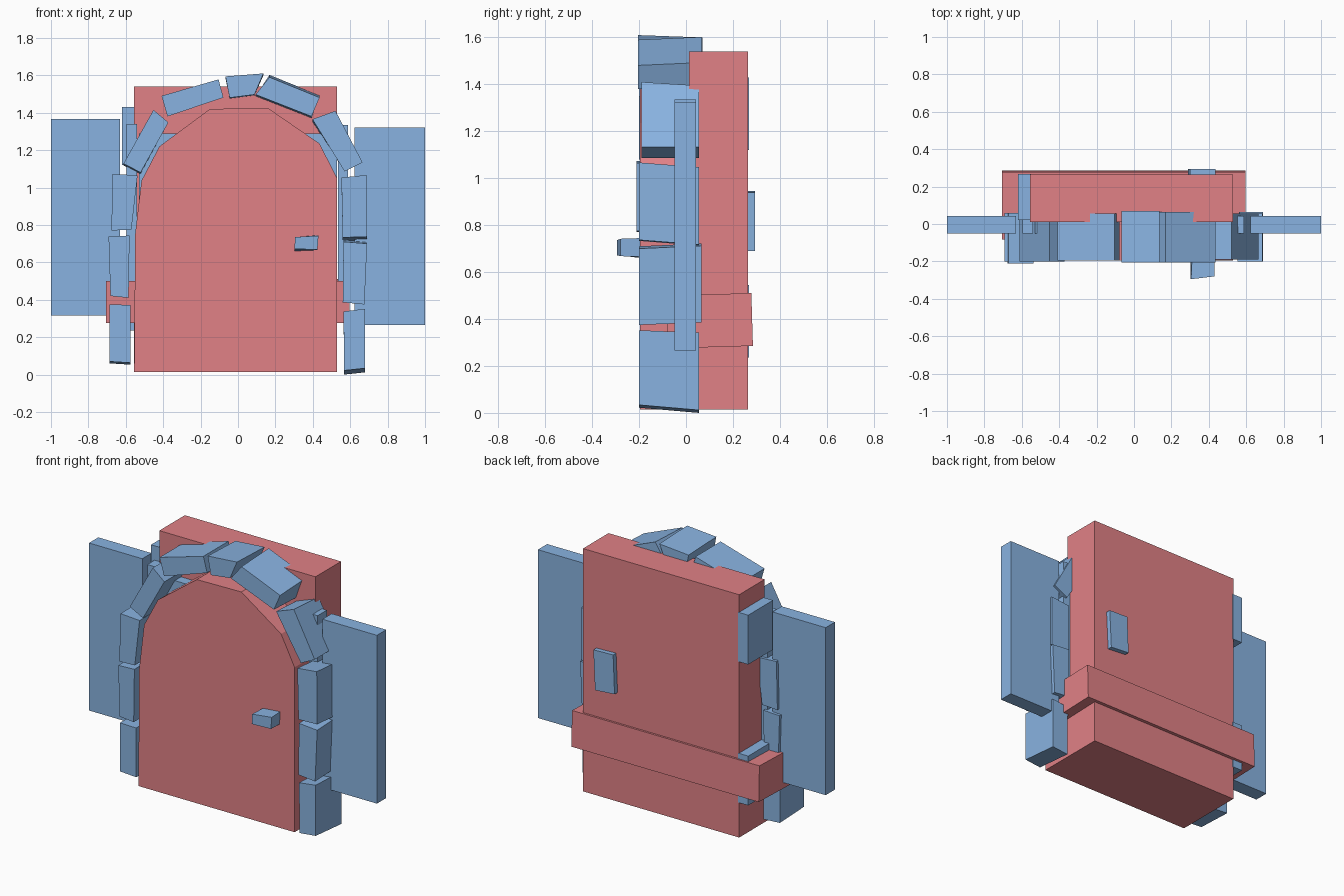
import bpy, bmesh
from mathutils import Matrix


def material(name, col):
    m = bpy.data.materials.new(name)
    m.diffuse_color = col
    return m


RED = material("red", (0.75, 0.22, 0.24, 1))
BLUE = material("blue", (0.25, 0.45, 0.75, 1))


def loft(name, front, back, mat):
    """Solid between two matching (x, y, z) outlines."""
    bm = bmesh.new()
    a = [bm.verts.new(p) for p in front]
    b = [bm.verts.new(p) for p in back]
    n = len(a)
    bm.faces.new(a)
    bm.faces.new(b[::-1])
    for i in range(n):
        j = (i + 1) % n
        bm.faces.new((a[j], a[i], b[i], b[j]))
    bmesh.ops.recalc_face_normals(bm, faces=bm.faces)
    me = bpy.data.meshes.new(name)
    bm.to_mesh(me)
    bm.free()
    me.materials.append(mat)
    ob = bpy.data.objects.new(name, me)
    bpy.context.collection.objects.link(ob)
    return ob


def prism(name, pts, y0, y1, mat):
    return loft(name, [(x, y0, z) for x, z in pts],
                [(x, y1, z) for x, z in pts], mat)


def box(name, x0, x1, y0, y1, z0, z1, mat):
    return prism(name, [(x0, z0), (x1, z0), (x1, z1), (x0, z1)], y0, y1, mat)


# Arched door leaf and the square block behind it
arch = [(-.555, .015), (.53, .015), (.53, 1.05), (.436, 1.235), (.16, 1.425),
        (-.15, 1.42), (-.42, 1.22), (-.516, 1.037), (-.55, .75)]
prism("door_leaf", arch, -.195, .012, RED)
box("door_block", -.555, .53, .012, .265, .015, 1.54, RED)

# Crossbar, tipped slightly
bar = box("crossbar", -.705, .597, -.08, .282, .28, .505, RED)
c = Matrix.Translation((0, .1, .39))
bar.data.transform(c @ Matrix.Rotation(.03, 4, "X") @ c.inverted())

# Wall panels either side, and the inner planks by the opening
box("wall_left", -1, -.63, -.05, .042, .315, 1.367, BLUE)
box("wall_right", .622, 1, -.05, .042, .265, 1.322, BLUE)
box("inner_plank_left", -.595, -.54, -.05, .042, .3, 1.34, BLUE)
box("inner_plank_right", .535, .588, -.05, .042, .29, 1.335, BLUE)
box("inner_plank_middle", -.53, .53, -.05, .03, .3, 1.29, BLUE)

# Hinges on the left edge
for name, z0, z1 in (("lower_hinge", .235, .545), ("upper_hinge", 1.12, 1.43)):
    box(name, -.62, -.55, .022, .268, z0, z1, BLUE)

# Rear latch plate and front handle
prism("latch_plate", [(.29, .70), (.425, .69), (.437, .94), (.30, .945)], .26, .295, BLUE)
loft("handle",
     [(.305, -.295, .735), (.43, -.28, .742), (.425, -.28, .668), (.302, -.295, .672)],
     [(.31, -.19, .735), (.43, -.19, .745), (.425, -.19, .665), (.302, -.19, .66)], BLUE)

# Surround stones: front outline (top-left, top-right, bottom-right, bottom-left),
# front y, back y, and how far the back top / bottom edges shift in z
stones = [
    ([(-.687, .375), (-.575, .372), (-.575, .063), (-.687, .07)], -.19, .05, 0, -.01),
    ([(-.692, .738), (-.58, .743), (-.585, .41), (-.682, .42)], -.2, .06, 0, 0),
    ([(-.67, 1.073), (-.537, 1.065), (-.57, .775), (-.677, .77)], -.21, .06, 0, 0),
    ([(-.452, 1.415), (-.372, 1.348), (-.521, 1.08), (-.612, 1.128)], -.2, .05, 0, -.01),
    ([(-.409, 1.49), (-.104, 1.578), (-.078, 1.481), (-.377, 1.38)], -.195, .055, 0, 0),
    ([(-.067, 1.594), (.136, 1.61), (.088, 1.497), (-.045, 1.48)], -.205, .07, -.01, -.005),
    ([(.168, 1.59), (.436, 1.481), (.393, 1.38), (.094, 1.497)], -.205, .065, .012, -.01),
    ([(.398, 1.365), (.521, 1.41), (.666, 1.134), (.57, 1.086)], -.19, .055, -.015, 0),
    ([(.553, 1.053), (.687, 1.067), (.69, .737), (.56, .733)], -.2, .055, -.02, -.02),
    ([(.564, .71), (.69, .7), (.676, .375), (.56, .386)], -.2, .065, .012, .01),
    ([(.564, .337), (.68, .352), (.68, .034), (.568, .022)], -.2, .055, -.01, -.022),
]
for i, (q, y0, y1, top, low) in enumerate(stones):
    dz = (top, top, low, low)
    loft(f"surround_stone_{i + 1}", [(x, y0, z) for x, z in q],
         [(x, y1, z + d) for (x, z), d in zip(q, dz)], BLUE)
